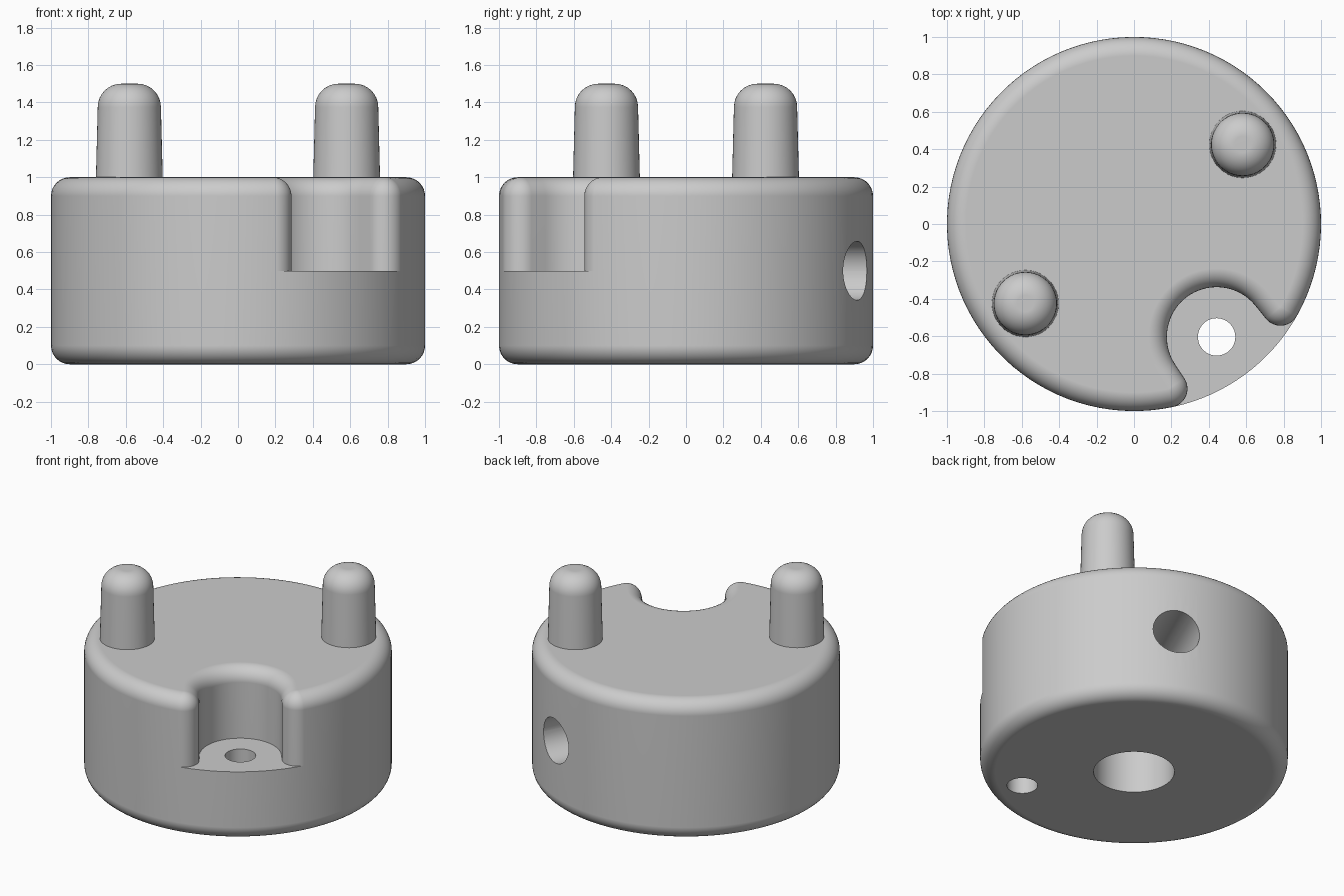
import bpy, bmesh
from math import sin, cos, pi, radians, degrees, atan2, acos, hypot, sqrt
from mathutils import Matrix, Vector

cube = bpy.data.objects.get("Cube")
if cube:
    bpy.data.objects.remove(cube, do_unlink=True)

grey = bpy.data.materials.new("plain grey")
grey.use_nodes = True
grey.diffuse_color = (0.6, 0.6, 0.6, 1)
bsdf = next(n for n in grey.node_tree.nodes if n.type == 'BSDF_PRINCIPLED')
bsdf.inputs["Base Color"].default_value = grey.diffuse_color

TURN = radians(-53.8)      # direction of the notch
FILLET = 0.1
NOTCH_X, NOTCH_R = 0.748, 0.266
STEPS = 8


def make_object(name, bm):
    bmesh.ops.remove_doubles(bm, verts=bm.verts, dist=1e-5)
    bmesh.ops.recalc_face_normals(bm, faces=bm.faces)
    bmesh.ops.rotate(bm, verts=bm.verts, matrix=Matrix.Rotation(TURN, 3, 'Z'))
    mesh = bpy.data.meshes.new(name)
    bm.to_mesh(mesh)
    bm.free()
    ob = bpy.data.objects.new(name, mesh)
    bpy.context.collection.objects.link(ob)
    mesh.materials.append(grey)
    return ob


def smooth(ob):
    bpy.ops.object.select_all(action='DESELECT')
    ob.select_set(True)
    bpy.context.view_layer.objects.active = ob
    bpy.ops.object.shade_smooth_by_angle(angle=radians(35))
    mod = ob.modifiers.new("even shading", 'WEIGHTED_NORMAL')
    mod.keep_sharp = True


def arc(cx, cy, r, start, end, n, side=1):
    """Points on an arc, each with its outward normal."""
    out = []
    for i in range(n + 1):
        a = start + (end - start) * i / n
        d = Vector((cos(a), sin(a)))
        out.append((Vector((cx, cy)) + d * r, d * side))
    return out


def ring(bm, outline, inset, z):
    return [bm.verts.new((*(p - n * inset), z)) for p, n in outline]


def bridge(bm, a, b):
    for i in range(len(a)):
        j = (i + 1) % len(a)
        bm.faces.new((a[i], a[j], b[j], b[i]))


# Body outline: outer rim, two rounded lips and the round notch between them
lip_y = 0.37
lip_x = sqrt((1 - FILLET) ** 2 - lip_y ** 2)
tip = atan2(lip_y, lip_x)
dx, dy = NOTCH_X - lip_x, lip_y
beta = atan2(dy, dx) - acos((NOTCH_R + FILLET) / hypot(dx, dy))
rim = arc(0, 0, 1, tip, 2 * pi - tip, 96)
gap = arc(0, 0, 1, -tip, tip, 16)[1:-1]
notch = (arc(lip_x, -lip_y, FILLET, -tip, beta, 14)[1:]
         + arc(NOTCH_X, 0, NOTCH_R, beta - pi, -pi - beta, 36, -1)
         + arc(lip_x, lip_y, FILLET, -beta, tip, 14)[:-1])

# Body: rounded base, notch floor, rounded upper part
bm = bmesh.new()
fillet = [(FILLET * (1 - sin(a)), FILLET * (1 - cos(a)))
          for a in (pi / 2 * i / STEPS for i in range(STEPS + 1))]
low = [ring(bm, rim + gap, t, z) for t, z in
       ((FILLET * (1 - sin(a)), FILLET * (1 - cos(a)))
        for a in (pi / 2 * i / STEPS for i in range(STEPS + 1)))]
low.append(ring(bm, rim + gap, 0, 0.5))
bm.faces.new(low[0])
for a, b in zip(low, low[1:]):
    bridge(bm, a, b)
shared, gap_verts = low[-1][:len(rim)], low[-1][len(rim):]
notch_verts = ring(bm, notch, 0, 0.5)
bm.faces.new([shared[-1]] + gap_verts + [shared[0]] + notch_verts[::-1])
high = [shared + notch_verts]
high += [ring(bm, rim + notch, t, 1 - z) for t, z in reversed(fillet)]
for a, b in zip(high, high[1:]):
    bridge(bm, a, b)
bm.faces.new(high[-1])
body = make_object("body", bm)


# Holes: small screw hole, blind shaft bore and sideways set screw hole
def cut(name, radius, start, end, segments=48):
    start, end = Vector(start), Vector(end)
    axis = end - start
    turn = axis.to_track_quat('Z', 'Y').to_matrix().to_4x4()
    bm = bmesh.new()
    bmesh.ops.create_cone(bm, cap_ends=True, segments=segments, radius1=radius,
                          radius2=radius, depth=axis.length,
                          matrix=Matrix.Translation((start + end) / 2) @ turn)
    cutter = make_object(name, bm)
    cutter.hide_render = True
    mod = body.modifiers.new(name, 'BOOLEAN')
    mod.operation, mod.solver, mod.object = 'DIFFERENCE', 'EXACT', cutter
    bpy.context.view_layer.objects.active = body
    bpy.ops.object.modifier_apply(modifier=name)
    bpy.data.objects.remove(cutter, do_unlink=True)


side = radians(120)
cut("screw_hole", 0.1, (NOTCH_X, 0, -0.2), (NOTCH_X, 0, 0.8))
cut("shaft_bore", 0.263, (0, 0, -0.2), (0, 0, 0.8), 64)
cut("set_screw_hole", 0.157, (0.05 * cos(side), 0.05 * sin(side), 0.5),
    (1.2 * cos(side), 1.2 * sin(side), 0.5))
smooth(body)

# Pegs: tapered posts with rounded tops
for name, y in (("back_peg", 0.72), ("front_peg", -0.72)):
    bm = bmesh.new()
    round_r, top_r = 0.125, 0.169
    profile = [(0.179, 0.98)] + [
        (top_r - round_r * (1 - cos(a)), 1.5 - round_r * (1 - sin(a)))
        for a in (pi / 2 * i / STEPS for i in range(STEPS + 1))]
    rings = [ring(bm, arc(0, y, r, 0, 2 * pi, 48)[:-1], 0, z) for r, z in profile]
    for a, b in zip(rings, rings[1:]):
        bridge(bm, a, b)
    bm.faces.new(rings[0])
    bm.faces.new(rings[-1])
    smooth(make_object(name, bm))
